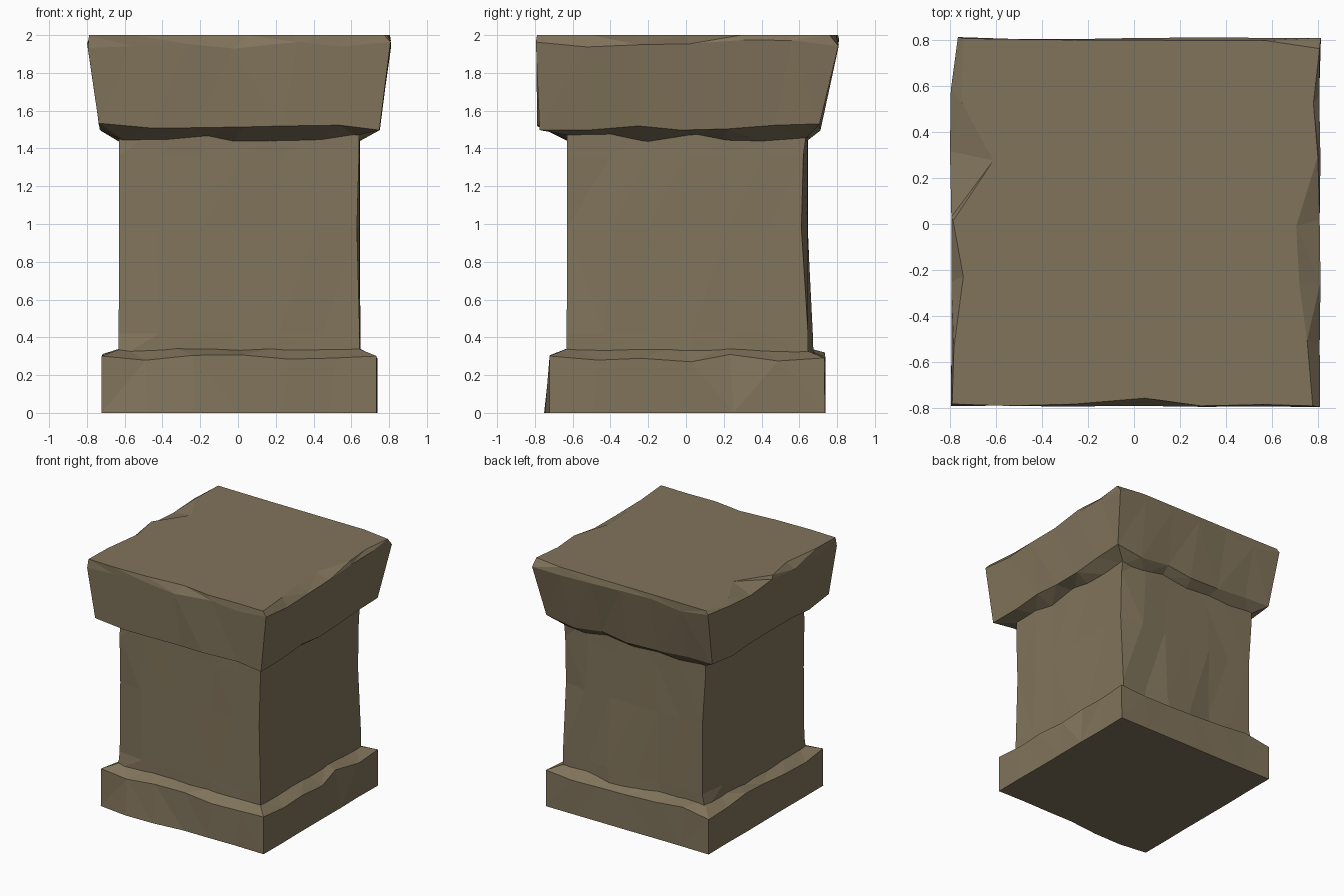
import bpy, bmesh, random

if "Cube" in bpy.data.objects:
    bpy.data.objects.remove(bpy.data.objects["Cube"])

random.seed(4)
N = 6  # points per side of every ring

stone = bpy.data.materials.new("weathered_stone")
stone.diffuse_color = (0.22, 0.175, 0.105, 1)
stone.use_nodes = True
stone.node_tree.nodes["Principled BSDF"].inputs["Base Color"].default_value = stone.diffuse_color


def ring(half, z, wear=0.005, wear_z=0.0, chips={}, cy=0.008):
    """Worn square loop, anticlockwise from front left.
    chips: point index -> depth broken out of that side (negative bulges)."""
    pts = []
    for i in range(4 * N):
        side, k = divmod(i, N)
        along = half * (2 * k / N - 1)
        if k:
            along += random.uniform(-1, 1) * wear * 4
        out = half - random.uniform(0, wear) - chips.get(i, 0)
        x, y = [(along, -out), (out, along), (-along, out), (-out, -along)][side]
        pts.append((x + 0.008, y + cy, z + random.uniform(-wear_z, wear_z)))
    return pts


def block(name, rings):
    """Stack rings (bottom to top) into a closed, flat-faceted stone."""
    bm = bmesh.new()
    loops = [[bm.verts.new(p) for p in r] for r in rings]
    n = 4 * N
    for lo, hi in zip(loops, loops[1:]):
        for i in range(n):
            j = (i + 1) % n
            bm.faces.new((lo[i], lo[j], hi[j], hi[i]))
    bm.faces.new(loops[0][::-1])
    bm.faces.new(loops[-1])
    bmesh.ops.triangulate(bm, faces=bm.faces[:])
    bmesh.ops.recalc_face_normals(bm, faces=bm.faces[:])
    me = bpy.data.meshes.new(name)
    bm.to_mesh(me)
    bm.free()
    me.materials.append(stone)
    ob = bpy.data.objects.new(name, me)
    bpy.context.collection.objects.link(ob)


# base slab: chipped upper edge and a shoulder rising to the shaft
block("base", [
    ring(.73, 0, chips={1: -.03, 2: -.03}),
    ring(.73, .295, wear_z=.025, chips={10: .03, 21: .03}),
    ring(.61, .345, .01, .01),
])

# shaft: worn corners, back face flaring out at the foot
block("shaft", [
    ring(.64, .29, chips={14: -.03, 15: -.03}),
    ring(.64, .42, chips={0: .02, 14: -.025, 15: -.025, 18: .03}),
    ring(.637, .98, chips={0: .02, 6: .015, 12: .03, 18: .03}),
    ring(.637, 1.36, chips={0: .015, 12: .02}),
    ring(.637, 1.53, chips={0: .03}),
])

# cap slab: sloping underside, flared sides, chips broken out of the top edge
block("cap", [
    ring(.62, 1.445, .01, .025),
    ring(.745, 1.515, .008, .02, {4: -.02}, cy=-.03),
    ring(.803, 1.95, .01, .025, {18: .03, 20: -.01}),
    ring(.797, 2, .01, 0, {3: .03, 6: .02, 7: .05, 8: .085, 9: .1, 11: .02,
                           12: .04, 18: .04, 19: .04, 20: .17, 22: .04}),
])
